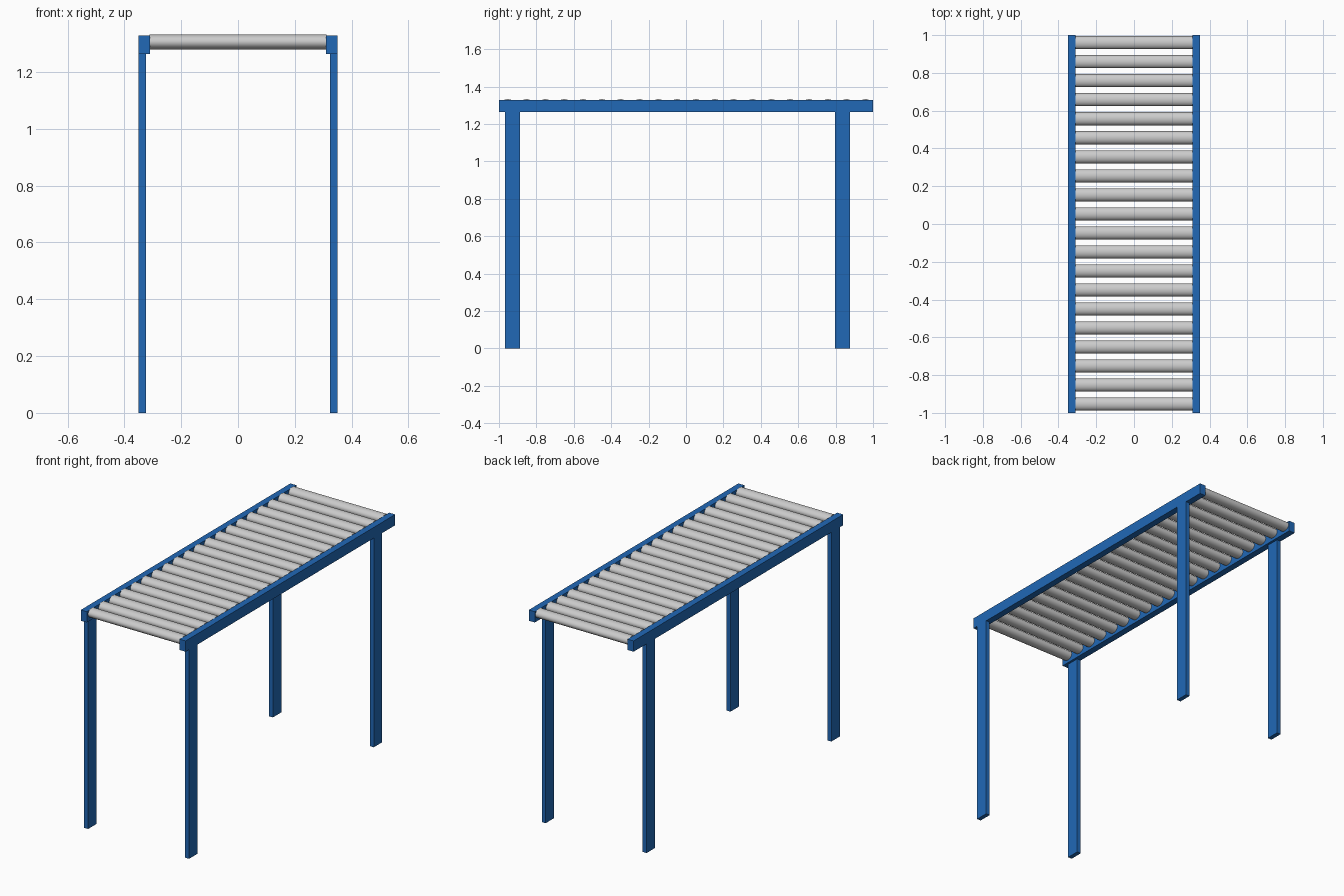
import bpy, math

if "Cube" in bpy.data.objects:
    bpy.data.objects.remove(bpy.data.objects["Cube"])

blue = bpy.data.materials.new("blue_paint")
blue.diffuse_color = (0.015, 0.14, 0.47, 1)
blue.use_nodes = True
blue.node_tree.nodes["Principled BSDF"].inputs["Base Color"].default_value = blue.diffuse_color


def box(name, x, y, z):
    """Box from (min, max) ranges on each axis."""
    bpy.ops.mesh.primitive_cube_add(size=1, location=[sum(r) / 2 for r in (x, y, z)])
    ob = bpy.context.object
    ob.name = name
    ob.scale = [r[1] - r[0] for r in (x, y, z)]
    bpy.ops.object.transform_apply(location=False, rotation=False, scale=True)
    ob.data.materials.append(blue)
    return ob


# side rails and legs, one set per side
for side, s in (("left", -1), ("right", 1)):
    def span(a, b):
        return tuple(sorted((s * a, s * b)))
    box(side + "_rail", span(0.31, 0.35), (-1, 1), (1.263, 1.328))
    box(side + "_front_leg", span(0.324, 0.35), (-0.967, -0.887), (0, 1.263))
    box(side + "_back_leg", span(0.324, 0.35), (0.796, 0.876), (0, 1.263))

# row of slightly flattened rollers between the rails
COUNT, FIRST, LAST = 20, -0.953, 0.96
for i in range(COUNT):
    y = FIRST + (LAST - FIRST) * i / (COUNT - 1)
    bpy.ops.mesh.primitive_cylinder_add(vertices=32, radius=1, depth=1,
                                        location=(0, y, 1.306),
                                        rotation=(0, math.pi / 2, 0))
    roller = bpy.context.object
    roller.name = f"roller_{i + 1:02d}"
    roller.scale = (0.0265, 0.0345, 0.622)
    bpy.ops.object.transform_apply(location=False, rotation=True, scale=True)
    bpy.ops.object.shade_smooth_by_angle(angle=math.radians(40))
